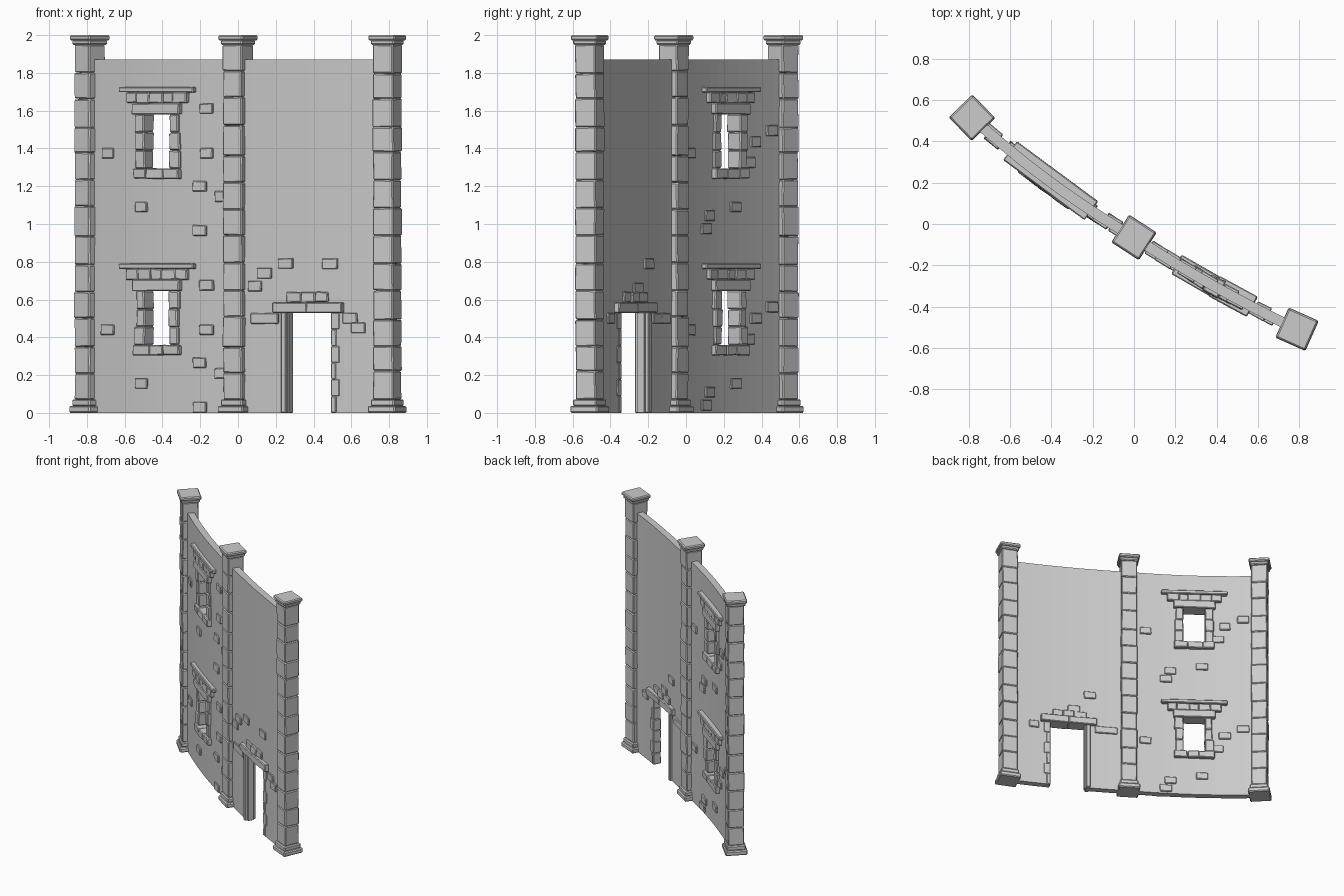
import bpy, bmesh, math, random
from mathutils import Vector, Matrix

if "Cube" in bpy.data.objects:
    bpy.data.objects.remove(bpy.data.objects["Cube"])

random.seed(4)
PILLARS = [((-0.785, 0.515), -46), ((0.0, -0.065), -33), ((0.79, -0.51), -24)]


def jit(a):
    return random.uniform(-a, a)


def finish(bm, name):
    bmesh.ops.recalc_face_normals(bm, faces=bm.faces)
    me = bpy.data.meshes.new(name)
    bm.to_mesh(me)
    bm.free()
    ob = bpy.data.objects.new(name, me)
    bpy.context.collection.objects.link(ob)
    return ob


def add_box(bm, center, size, bevel=0.005, wobble=0.0, rot=None):
    """Bevelled, slightly irregular stone; returns its vertices."""
    tmp = bmesh.new()
    bmesh.ops.create_cube(tmp, size=1)
    for v in tmp.verts:
        v.co = Vector((v.co.x * size[0] + jit(wobble), v.co.y * size[1] + jit(wobble),
                       v.co.z * size[2] + jit(wobble)))
    if bevel:
        bmesh.ops.bevel(tmp, geom=tmp.edges[:], offset=bevel, segments=1, affect='EDGES')
    m = Matrix.Translation(center) @ (rot or Matrix())
    tmp.transform(m)
    me = bpy.data.meshes.new("tmp")
    tmp.to_mesh(me)
    tmp.free()
    bm.from_mesh(me)
    bpy.data.meshes.remove(me)


class Bay:
    """Gently curved wall bay: s runs along it, d toward the front, z up."""

    def __init__(self, a, b, sag):
        self.a, self.b = Vector(a), Vector(b)
        self.L = (self.b - self.a).length
        self.u = (self.b - self.a).normalized()
        self.n = Vector((self.u.y, -self.u.x))
        self.sag = sag

    def place(self, s, d, z):
        t = s / self.L
        bow = self.sag * (1 - 4 * t * t)
        p = (self.a + self.b) / 2 + self.u * s + self.n * (d + bow)
        return Vector((p.x, p.y, z))

    def bend(self, bm):
        for v in bm.verts:
            v.co = self.place(v.co.x, v.co.y, v.co.z)

    def wall(self, name, holes, height=1.87):
        h = self.L / 2 - 0.03
        ss = {-h + 2 * h * i / 12 for i in range(13)} if not holes else {-h, h}
        zs = {0.0, height}
        for s0, s1, z0, z1 in holes:
            ss |= {s0, s1}
            zs |= {z0, z1}
        ss = sorted(ss)
        # extra columns keep the curve smooth
        fine = []
        for s0, s1 in zip(ss, ss[1:]):
            k = max(1, round((s1 - s0) / 0.08))
            fine += [s0 + (s1 - s0) * i / k for i in range(k)]
        ss, zs = fine + [ss[-1]], sorted(zs)
        bm = bmesh.new()
        grid = [[bm.verts.new((s, 0, z)) for z in zs] for s in ss]
        for i in range(len(ss) - 1):
            for j in range(len(zs) - 1):
                cs, cz = (ss[i] + ss[i + 1]) / 2, (zs[j] + zs[j + 1]) / 2
                if any(a < cs < b and c < cz < e for a, b, c, e in holes):
                    continue
                bm.faces.new((grid[i][j], grid[i + 1][j], grid[i + 1][j + 1], grid[i][j + 1]))
        bmesh.ops.delete(bm, geom=[v for v in bm.verts if not v.link_faces], context='VERTS')
        self.bend(bm)
        ob = finish(bm, name)
        mod = ob.modifiers.new("thickness", 'SOLIDIFY')
        mod.thickness, mod.offset = 0.05, 0
        return ob

    def row(self, bm, s0, s1, z0, z1, half_d, n, wob=0.003):
        """A course of n stones running through the wall."""
        cuts = [s0 + (s1 - s0) * (i + (jit(0.15) if 0 < i < n else 0)) / n for i in range(n + 1)]
        for a, b in zip(cuts, cuts[1:]):
            add_box(bm, ((a + b) / 2, 0, (z0 + z1) / 2),
                    (b - a, 2 * half_d + (jit(0.006) if n > 1 else 0), z1 - z0), 0.005, wob)

    def bricks(self, name, spots, size=(0.085, 0.055)):
        """Loose bricks: (s, z, side), side +1 front, -1 back."""
        bm = bmesh.new()
        for s, z, side in spots:
            add_box(bm, (s, side * 0.022, z), (size[0] + jit(0.008), 0.03, size[1]), 0.004, 0.002)
        self.bend(bm)
        finish(bm, name)


# pillars: stacked stones with stepped base and cap
for i, ((x, y), ang) in enumerate(PILLARS):
    rz = Matrix.Rotation(math.radians(ang), 4, 'Z')
    bm = bmesh.new()
    cuts = [0.07] + [0.07 + 1.88 * k / 13 + jit(0.012) for k in range(1, 13)] + [1.95]
    for z0, z1 in zip(cuts, cuts[1:]):
        w = 0.118 + jit(0.003)
        add_box(bm, (x, y, (z0 + z1) / 2), (w, w, z1 - z0), 0.006, 0.002, rz)
    finish(bm, f"pillar_shaft_{i + 1}")
    for part, levels in (("base", [(0.0, 0.037, 0.16), (0.035, 0.072, 0.136)]),
                         ("cap", [(1.948, 1.975, 0.136), (1.972, 2.0, 0.155)])):
        bm = bmesh.new()
        for z0, z1, w in levels:
            add_box(bm, (x, y, (z0 + z1) / 2), (w, w, z1 - z0), 0.007, 0, rz)
        finish(bm, f"pillar_{part}_{i + 1}")

A = Bay(PILLARS[0][0], PILLARS[1][0], 0.025)
B = Bay(PILLARS[1][0], PILLARS[2][0], 0.015)

# window bay
A.wall("window_wall", [(-0.09, 0.09, z + 0.34, z + 0.66) for z in (0, 0.935)])
for k, z in enumerate((0, 0.935)):
    bm = bmesh.new()
    A.row(bm, -0.15, 0.15, z + 0.305, z + 0.36, 0.055, 3)
    for side in (-1, 1):
        for j in range(3):
            w = 0.06 + jit(0.01)
            add_box(bm, (side * (0.08 + w / 2), 0, z + 0.36 + 0.095 * (j + 0.5)),
                    (w, 0.09 + jit(0.008), 0.095), 0.006, 0.003)
    finish_name = ("lower", "upper")[k]
    A.row(bm, -0.155, 0.155, z + 0.645, z + 0.705, 0.057, 1, 0.002)
    A.row(bm, -0.2, 0.2, z + 0.705, z + 0.762, 0.05, 5)
    A.row(bm, -0.245, 0.245, z + 0.762, z + 0.79, 0.056, 1, 0.001)
    A.bend(bm)
    finish(bm, f"{finish_name}_window_surround")

# loose bricks, read as front x and rear y, repeated per storey
front = [(-0.70, 0.44), (-0.515, 0.155), (-0.21, 0.265), (-0.21, 0.03), (-0.175, 0.44), (-0.175, 0.675),
         (-0.10, 0.21)]
rear = [(0.27, 0.155), (0.37, 0.50), (0.34, 0.39), (0.13, 0.11), (0.11, 0.04), (0.02, 0.44), (0.45, 0.56)]
spots = []
for z in (0, 0.935):
    spots += [((x + 0.035 + 0.3925) / A.u.x, zz + z, 1) for x, zz in front]
    spots += [((y - 0.01 - 0.225) / A.u.y, zz + z, -1) for y, zz in rear]
A.bricks("window_wall_bricks", spots)

# door bay
B.wall("door_wall", [(-0.14, 0.14, 0.0, 0.54)])
bm = bmesh.new()
B.row(bm, -0.21, 0.21, 0.53, 0.585, 0.055, 2, 0.002)
B.row(bm, -0.135, 0.12, 0.585, 0.64, 0.042, 3)
B.bend(bm)
finish(bm, "door_lintel")
bm = bmesh.new()
add_box(bm, (-0.148, 0, 0.266), (0.03, 0.085, 0.532), 0.004)
add_box(bm, (-0.13, 0, 0.266), (0.016, 0.045, 0.532), 0.003)
for j in range(6):
    w = 0.03 + (j % 2) * 0.02
    add_box(bm, (0.135 + w / 2, 0, 0.0885 * (j + 0.5)), (w, 0.06, 0.0885), 0.004, 0.001)
B.bend(bm)
finish(bm, "door_jambs")
B.bricks("door_wall_bricks", [
    (0.25, 0.50, 1), (0.30, 0.45, 1), (-0.23, 0.50, 1), (-0.31, 0.50, 1), (-0.27, 0.74, 1),
    (-0.33, 0.67, 1), (-0.14, 0.79, 1), (0.13, 0.79, 1),
    (0.26, 0.50, -1), (-0.24, 0.50, -1), (-0.32, 0.50, -1), (-0.16, 0.79, -1), (-0.04, 0.66, -1)])
